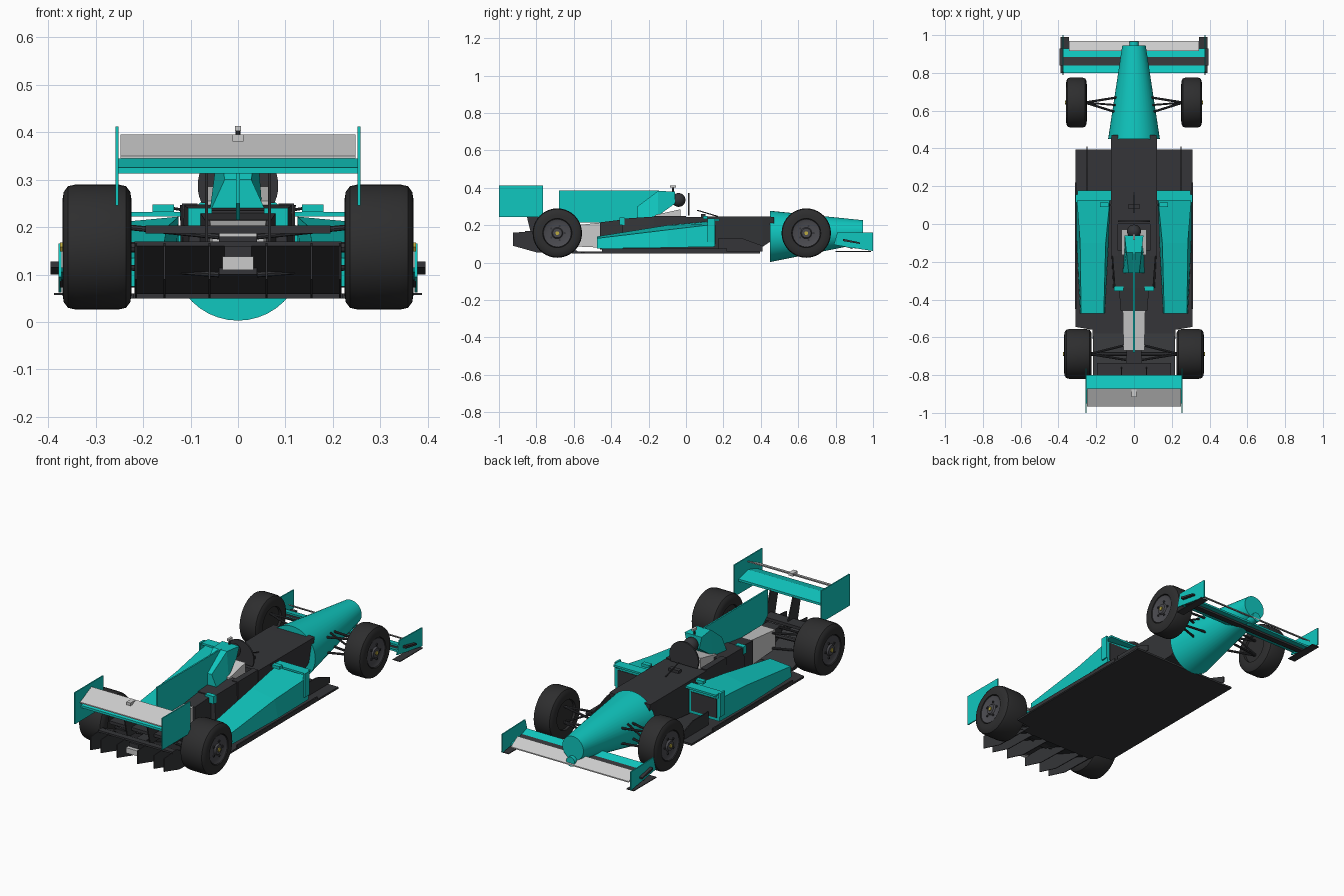
import bpy, bmesh, math
from mathutils import Vector

if "Cube" in bpy.data.objects:
    bpy.data.objects.remove(bpy.data.objects["Cube"])


def material(name, rgb):
    m = bpy.data.materials.new(name)
    m.diffuse_color = (*rgb, 1)
    m.use_nodes = True
    m.node_tree.nodes["Principled BSDF"].inputs["Base Color"].default_value = m.diffuse_color
    return m


TEAL = material("teal", (0.005, 0.57, 0.52))
DARK = material("carbon", (0.035, 0.036, 0.04))
RUBBER = material("rubber", (0.027, 0.027, 0.028))
RIM = material("rim", (0.07, 0.07, 0.08))
GOLD = material("gold", (0.5, 0.4, 0.05))


def finish(name, bm, mat, smooth=False):
    bmesh.ops.recalc_face_normals(bm, faces=bm.faces)
    me = bpy.data.meshes.new(name)
    bm.to_mesh(me)
    bm.free()
    ob = bpy.data.objects.new(name, me)
    bpy.context.collection.objects.link(ob)
    if mat:
        me.materials.append(mat)
    if smooth:
        bpy.ops.object.select_all(action='DESELECT')
        ob.select_set(True)
        bpy.context.view_layer.objects.active = ob
        bpy.ops.object.shade_smooth_by_angle(angle=math.radians(35))
    return ob


def loft(name, rings, mat, smooth=False):
    """Skin between rings of 3D points and cap both ends."""
    bm = bmesh.new()
    vs = [[bm.verts.new(p) for p in r] for r in rings]
    n = len(rings[0])
    for a, b in zip(vs, vs[1:]):
        for i in range(n):
            j = (i + 1) % n
            bm.faces.new((a[i], a[j], b[j], b[i]))
    bm.faces.new(vs[0])
    bm.faces.new(vs[-1])
    return finish(name, bm, mat, smooth)


def plate(name, yz, x0, x1, mat):
    """Side profile of (y, z) points extruded along x."""
    return loft(name, [[(x, y, z) for y, z in yz] for x in (x0, x1)], mat)


def box(name, x0, x1, y0, y1, z0, z1, mat):
    return plate(name, [(y0, z0), (y1, z0), (y1, z1), (y0, z1)], x0, x1, mat)


def strip(name, a, b, t, hw, mat):
    """Full-width wing element from (y, z) a to b with thickness t."""
    return plate(name, [a, b, (b[0], b[1] - t), (a[0], a[1] - t)], -hw, hw, mat)


def rod(name, a, b, r, mat, n=8):
    a, b = Vector(a), Vector(b)
    q = (b - a).to_track_quat('Z', 'Y')
    ring = [q @ Vector((r * math.cos(t), r * math.sin(t), 0))
            for t in (2 * math.pi * i / n for i in range(n))]
    return loft(name, [[a + p for p in ring], [b + p for p in ring]], mat, n > 8)


def lathe_x(name, cx, cy, cz, prof, mat, n=40):
    """Revolve (x offset, radius) points around the x axis."""
    rings = [[(cx + dx, cy + r * math.cos(2 * math.pi * i / n), cz + r * math.sin(2 * math.pi * i / n))
              for i in range(n)] for dx, r in prof]
    return loft(name, rings, mat, True)


def sections(name, data, mat, smooth=False):
    """Loft of (y, [(x, z), ...]) cross-sections."""
    return loft(name, [[(x, y, z) for x, z in pts] for y, pts in data], mat, smooth)


def circle(cz, r, n=40):
    return [(r * math.cos(2 * math.pi * i / n), cz + r * math.sin(2 * math.pi * i / n)) for i in range(n)]


def trap(w0, w1, z0, z1):
    return [(-w0, z0), (w0, z0), (w1, z1), (-w1, z1)]


# nose cone and its small tip pod
sections("nose_cone", [(0.45, circle(0.14, 0.137)), (0.945, circle(0.165, 0.062))], TEAL, True)
rod("nose_tip", (0, 0.9, 0.1), (0, 0.965, 0.1), 0.025, TEAL, 20)

# monocoque: front box, cockpit sides and rear deck
sections("front_chassis", [(0.47, trap(0.1, 0.12, 0.125, 0.245)), (0.41, trap(0.1, 0.122, 0.085, 0.246)),
                           (0.0, trap(0.12, 0.12, 0.06, 0.245))], DARK)
box("cockpit_floor", -0.11, 0.11, -0.17, 0.0, 0.06, 0.2, DARK)
for s in (-1, 1):
    box("cockpit_side", s * 0.085, s * 0.118, -0.17, 0.0, 0.06, 0.25, DARK)
sections("rear_chassis", [(-0.14, trap(0.12, 0.115, 0.06, 0.248)), (-0.34, trap(0.11, 0.1, 0.06, 0.235))], DARK)
sections("engine", [(-0.34, trap(0.08, 0.08, 0.06, 0.23)), (-0.46, trap(0.07, 0.07, 0.07, 0.215))], DARK)
sections("gearbox", [(-0.45, trap(0.06, 0.06, 0.08, 0.215)), (-0.67, trap(0.055, 0.055, 0.09, 0.19))], None)
box("gearbox_mount", -0.04, 0.04, -0.74, -0.67, 0.1, 0.18, DARK)

# cockpit: arched screen, helmet, seat
arch = [(0.085 * math.cos(math.radians(a)), 0.287 + 0.085 * math.sin(math.radians(a))) for a in range(-25, 206, 10)]
sections("cockpit_screen", [(0.01, arch), (0.018, arch)], DARK)
bm = bmesh.new()
bmesh.ops.create_uvsphere(bm, u_segments=20, v_segments=12, radius=0.037)
bmesh.ops.translate(bm, verts=bm.verts, vec=(0, -0.04, 0.335))
finish("helmet", bm, DARK, True)
plate("seat", [(-0.165, 0.2), (-0.03, 0.2), (-0.03, 0.285), (-0.165, 0.255)], -0.065, 0.065, None)
rod("camera_stalk", (0, -0.07, 0.37), (0, -0.07, 0.41), 0.005, DARK)
box("camera", -0.006, 0.006, -0.085, -0.053, 0.402, 0.413, None)
rod("antenna", (0, 0.17, 0.247), (0, 0.06, 0.28), 0.003, DARK)
box("dash_pod", -0.03, 0.03, 0.08, 0.105, 0.245, 0.26, DARK)

# airbox, tapering engine cover and fin
sections("airbox", [(-0.06, trap(0.035, 0.05, 0.315, 0.38)), (-0.15, trap(0.05, 0.04, 0.25, 0.383)),
                    (-0.26, trap(0.06, 0.028, 0.23, 0.3))], TEAL)
plate("engine_fin", [(-0.145, 0.385), (-0.145, 0.24), (-0.45, 0.215), (-0.64, 0.215), (-0.68, 0.25), (-0.68, 0.385)],
      -0.004, 0.004, TEAL)
for s in (-1, 1):
    box("cover_bracket", s * 0.055, s * 0.105, -0.355, -0.33, 0.2, 0.24, TEAL)

# floor, diffuser and strakes
floor = [(-0.31, 0.395), (0.31, 0.395), (0.31, -0.545), (0.22, -0.56), (0.22, -0.61), (-0.22, -0.61),
         (-0.22, -0.56), (-0.31, -0.545)]
loft("floor", [[(x, y, z) for x, y in floor] for z in (0.05, 0.06)], DARK)
plate("diffuser", [(-0.58, 0.052), (-0.58, 0.062), (-0.83, 0.17), (-0.86, 0.17), (-0.86, 0.16)], -0.218, 0.218, DARK)
for x in (-0.215, -0.155, -0.06, 0.06, 0.155, 0.215):
    plate("diffuser_strake", [(-0.59, 0.05), (-0.8, 0.055), (-0.925, 0.09), (-0.925, 0.16), (-0.82, 0.168)],
          x - 0.002, x + 0.002, DARK)
box("rear_light", -0.033, 0.033, -0.89, -0.86, 0.11, 0.138, None)
box("crash_structure", -0.028, 0.028, -0.87, -0.72, 0.11, 0.16, DARK)
box("beam_wing", -0.195, 0.195, -0.8, -0.735, 0.187, 0.203, DARK)

# rear wing
strip("rear_main_plane", (-0.8, 0.325), (-0.88, 0.345), 0.012, 0.253, TEAL)
strip("rear_lower_lip", (-0.88, 0.345), (-0.95, 0.325), 0.012, 0.253, TEAL)
strip("rear_flap", (-0.87, 0.395), (-0.965, 0.35), 0.006, 0.248, None)
box("flap_actuator", -0.012, 0.012, -0.915, -0.875, 0.38, 0.395, None)

# front wing
strip("front_flap", (0.97, 0.09), (0.915, 0.125), 0.006, 0.345, None)
strip("front_leading_plane", (0.93, 0.085), (0.885, 0.095), 0.01, 0.375, TEAL)
strip("front_mid_plane", (0.89, 0.085), (0.84, 0.1), 0.012, 0.375, DARK)
strip("front_rear_plane", (0.84, 0.1), (0.8, 0.115), 0.01, 0.375, TEAL)


def wheel(label, s, cx, cy, h, cz=0.158):
    half = [(h * 0.6, 0.132), (h * 0.84, 0.128), (h * 0.96, 0.116), (h, 0.098), (h, 0.078), (h - 0.012, 0.076)]
    lathe_x(label + "_tyre", s * cx, cy, cz, [(-x, r) for x, r in reversed(half)] + half, RUBBER)
    o = s * (cx + h)
    lathe_x(label + "_rim", o, cy, cz, [(-s * 0.02, 0.076), (-s * 0.003, 0.074), (-s * 0.009, 0.06),
                                       (-s * 0.009, 0.03), (0, 0.025)], RIM)
    rod(label + "_nut", (o - s * 0.01, cy, cz), (o + s * 0.005, cy, cz), 0.011, GOLD, 6)
    for k in range(5):
        a = 2 * math.pi * k / 5
        y, z = cy + 0.04 * math.cos(a), cz + 0.04 * math.sin(a)
        rod(label + "_stud", (o - s * 0.012, y, z), (o - s * 0.004, y, z), 0.006, DARK, 6)


for s in (-1, 1):
    wheel("front_wheel", s, 0.305, 0.643, 0.055)
    wheel("rear_wheel", s, 0.297, -0.688, 0.073)
    # wishbones and track rods
    for z0, z1 in ((0.11, 0.115), (0.19, 0.2)):
        for y in (0.59, 0.67):
            rod("front_wishbone", (s * 0.09, y, z0), (s * 0.26, 0.643, z1), 0.006, DARK)
        for y in (-0.64, -0.72):
            rod("rear_wishbone", (s * 0.04, y, z0 - 0.01), (s * 0.235, -0.688, z1), 0.006, DARK)
    rod("front_pushrod", (s * 0.1, 0.63, 0.2), (s * 0.26, 0.643, 0.12), 0.005, DARK)
    rod("drive_shaft", (s * 0.04, -0.688, 0.15), (s * 0.235, -0.688, 0.158), 0.011, DARK)

    # sidepod with intake, top strip and front turning vane
    sections("sidepod", [(0.155, [(s * x, z) for x, z in ((0.125, 0.085), (0.305, 0.085), (0.305, 0.205), (0.125, 0.222))]),
                         (-0.1, [(s * x, z) for x, z in ((0.135, 0.08), (0.303, 0.08), (0.285, 0.175), (0.15, 0.2))]),
                         (-0.475, [(s * x, z) for x, z in ((0.155, 0.075), (0.285, 0.075), (0.28, 0.13), (0.16, 0.14))])],
             TEAL)
    box("sidepod_intake", s * 0.14, s * 0.29, 0.15, 0.158, 0.1, 0.2, DARK)
    box("sidepod_strip", s * 0.12, s * 0.3, 0.125, 0.178, 0.222, 0.232, TEAL)
    box("sidepod_fin", s * 0.3, s * 0.31, 0.115, 0.155, 0.11, 0.235, TEAL)
    box("floor_edge", s * 0.305, s * 0.312, -0.45, 0.22, 0.055, 0.075, DARK)
    plate("turning_vane", [(0.41, 0.06), (0.41, 0.09), (0.3, 0.13), (0.17, 0.13), (0.17, 0.06)],
          s * 0.247, s * 0.252, DARK)

    # mirrors
    box("mirror", s * 0.135, s * 0.18, 0.09, 0.115, 0.232, 0.248, TEAL)
    rod("mirror_stalk", (s * 0.11, 0.1, 0.235), (s * 0.14, 0.1, 0.24), 0.003, DARK)

    # rear wing endplates and pylons
    box("rear_endplate", s * 0.252, s * 0.258, -1.0, -0.765, 0.245, 0.412, TEAL)
    plate("rear_pylon", [(-0.74, 0.16), (-0.83, 0.16), (-0.87, 0.325), (-0.8, 0.32)],
          s * 0.063, s * 0.069, DARK)

    # front wing endplates, footplates and canards
    plate("front_endplate", [(0.79, 0.095), (1.0, 0.062), (1.0, 0.16), (0.81, 0.165)],
          s * 0.372, s * 0.378, TEAL)
    box("front_footplate", s * 0.345, s * 0.388, 0.8, 0.99, 0.057, 0.061, DARK)
    plate("front_canard", [(0.84, 0.115), (0.93, 0.1), (0.93, 0.108), (0.84, 0.127)], s * 0.377, s * 0.395, DARK)
